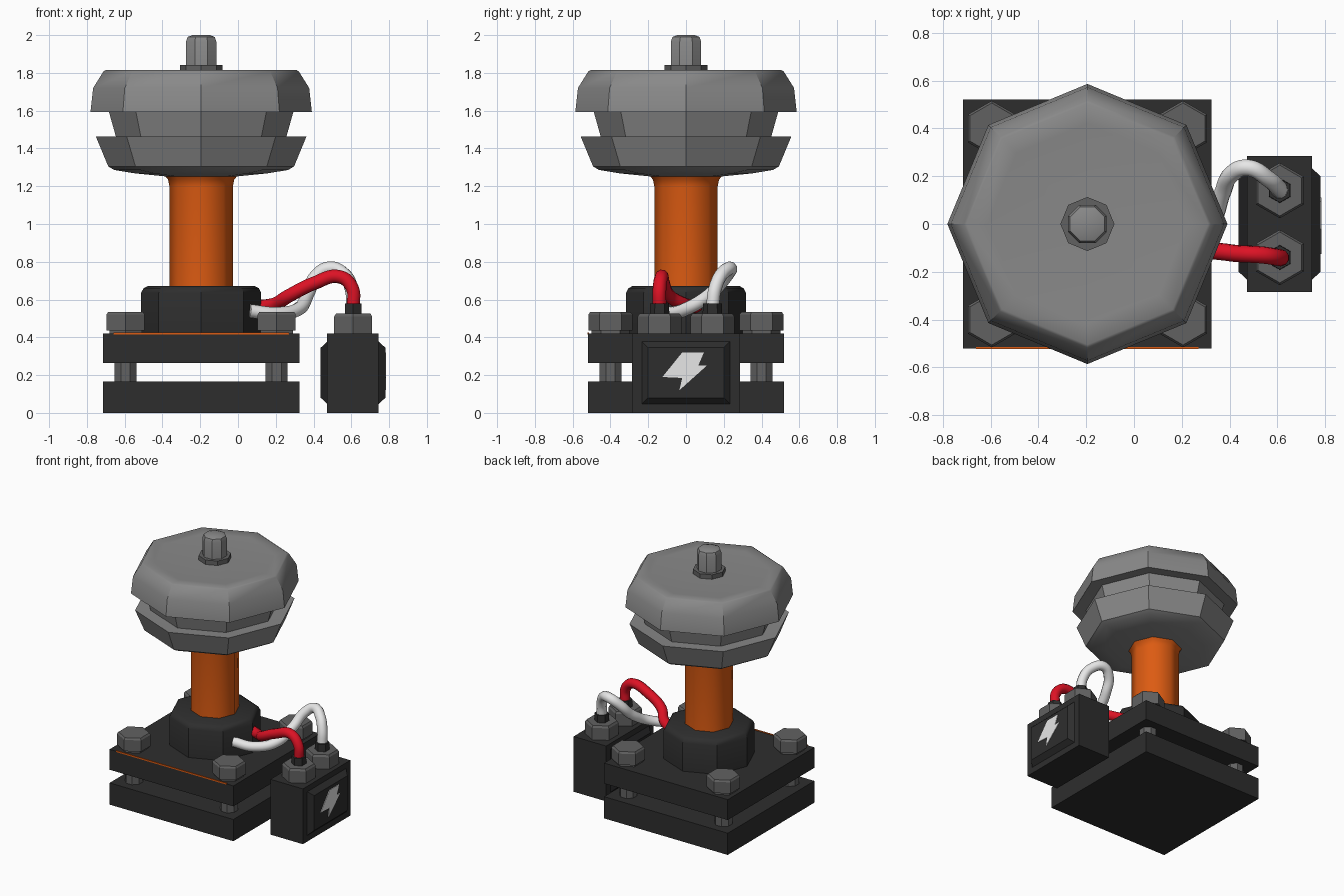
import bpy, bmesh, math

if "Cube" in bpy.data.objects:
    bpy.data.objects.remove(bpy.data.objects["Cube"])

CX = -0.195  # centre of the column and its base


def mat(name, col):
    m = bpy.data.materials.new(name)
    m.diffuse_color = (*col, 1)
    m.use_nodes = True
    m.node_tree.nodes["Principled BSDF"].inputs["Base Color"].default_value = m.diffuse_color
    return m


BLACK = mat("black plate", (0.027, 0.027, 0.027))
PANEL = mat("deep black panel", (0.016, 0.016, 0.017))
STEEL = mat("dark steel", (0.12, 0.12, 0.12))
GREY = mat("light grey metal", (0.25, 0.25, 0.25))
ORANGE = mat("orange", (0.72, 0.105, 0.006))
RED = mat("red", (0.72, 0.006, 0.018))
WHITE = mat("white", (0.8, 0.8, 0.8))


def finish(name, bm, m, angle=None):
    bmesh.ops.recalc_face_normals(bm, faces=bm.faces)
    me = bpy.data.meshes.new(name)
    bm.to_mesh(me)
    bm.free()
    me.materials.append(m)
    ob = bpy.data.objects.new(name, me)
    bpy.context.collection.objects.link(ob)
    if angle:
        bpy.ops.object.select_all(action='DESELECT')
        ob.select_set(True)
        bpy.context.view_layer.objects.active = ob
        bpy.ops.object.shade_smooth_by_angle(angle=math.radians(angle))
    return ob


def stack(name, rings, m, cap=True):
    """Loft a list of equally long point rings."""
    bm = bmesh.new()
    vs = [[bm.verts.new(p) for p in r] for r in rings]
    for a, b in zip(vs, vs[1:]):
        for i in range(len(a)):
            j = (i + 1) % len(a)
            bm.faces.new((a[i], a[j], b[j], b[i]))
    bm.faces.new(vs[0])
    bm.faces.new(vs[-1])
    return bm


def lathe(name, x, y, profile, m, n=8, turn=0.0, angle=None):
    rings = [[(x + r * math.cos(turn + 2 * math.pi * i / n),
               y + r * math.sin(turn + 2 * math.pi * i / n), z) for i in range(n)]
             for r, z in profile]
    return finish(name, stack(name, rings, m), m, angle)


def box(name, x0, x1, y0, y1, z0, z1, m):
    rings = [[(x0, y0, z), (x1, y0, z), (x1, y1, z), (x0, y1, z)] for z in (z0, z1)]
    return finish(name, stack(name, rings, m), m)


def wire(name, pts, m, r=0.036):
    cu = bpy.data.curves.new(name, 'CURVE')
    cu.dimensions = '3D'
    cu.bevel_depth = r
    cu.bevel_resolution = 3
    cu.use_fill_caps = True
    sp = cu.splines.new('BEZIER')
    sp.resolution_u = 8
    sp.bezier_points.add(len(pts) - 1)
    for b, p in zip(sp.bezier_points, pts):
        b.co = p
        b.handle_left_type = b.handle_right_type = 'AUTO'
    cu.materials.append(m)
    ob = bpy.data.objects.new(name, cu)
    bpy.context.collection.objects.link(ob)
    bpy.ops.object.select_all(action='DESELECT')
    ob.select_set(True)
    bpy.context.view_layer.objects.active = ob
    bpy.ops.object.convert(target='MESH')


# base plates and orange edge trim
box("lower_plate", CX - .52, CX + .52, -.52, .52, 0, .165, BLACK)
box("upper_plate", CX - .52, CX + .52, -.52, .52, .265, .42, BLACK)
box("edge_trim", CX - .465, CX + .465, -.522, -.514, .415, .426, ORANGE)

# corner bolts
HEX = [(.1, .42), (.1, .437), (.116, .437), (.116, .522), (.106, .535)]
for sx in (-1, 1):
    for sy in (-1, 1):
        bx, by = CX + sx * .4, sy * .4
        lathe("corner_bolt_shaft", bx, by, [(.063, .15), (.063, .28)], STEEL, 8, math.pi / 8)
        lathe("corner_bolt_head", bx, by, HEX, STEEL, 6, math.pi / 2)

# collar and column
lathe("collar", CX, 0, [(.318, .41), (.318, .635), (.305, .66), (.28, .673)], BLACK, angle=35)
lathe("column", CX, 0, [(.168, .66), (.168, 1.2), (.175, 1.235), (.2, 1.265)], ORANGE, angle=50)

# round button head: lower dish, neck, upper dish
lathe("lower_dish", CX, 0, [(.17, 1.25), (.35, 1.268), (.46, 1.286), (.492, 1.305),
                            (.557, 1.462), (.4, 1.45)], GREY, angle=35)
lathe("neck", CX, 0, [(.445, 1.44), (.49, 1.6)], GREY)
lathe("upper_dish", CX, 0, [(.47, 1.605), (.586, 1.592), (.572, 1.72), (.517, 1.808),
                            (.505, 1.815), (.42, 1.808), (.1, 1.808)], GREY, angle=38)

# nut and tip on top
lathe("top_nut", CX, 0, [(.113, 1.80), (.113, 1.842)], STEEL)
lathe("top_tip", CX, 0, [(.087, 1.83), (.087, 1.965), (.078, 1.99), (.05, 2.0)],
      GREY, 8, math.pi / 8, angle=35)

# battery case
box("battery_case", .472, .745, -.285, .285, 0, .42, BLACK)
for s, xb, xo in ((-1, .475, .438), (1, .743, .78)):
    rings = [[(x, -w, z0), (x, w, z0), (x, w, z1), (x, -w, z1)]
             for x, w, z0, z1 in ((xb, .235, .045, .38), (xo, .2, .08, .345))]
    finish("battery_side_panel", stack("p", rings, PANEL), PANEL if s < 0 else BLACK)

# lightning symbol plate on the outer side
bolt = [(-.02, .32), (.095, .32), (.065, .25), (.11, .25), (-.035, .12), (-.02, .185), (-.125, .19)]
finish("lightning_symbol",
       stack("l", [[(x, y, z) for y, z in bolt] for x in (.777, .784)], WHITE), WHITE)

# battery terminals
for s in (-1, 1):
    y = s * .14
    lathe("terminal_nut", .61, y, [(.116, .41), (.116, .51), (.106, .525)], STEEL, 6, math.pi / 2)
    lathe("terminal_sleeve", .61, y, [(.052, .52), (.05, .58)], BLACK, 6, math.pi / 2)

# cables from the terminals to the collar
wire("red_cable", [(.61, -.14, .56), (.605, -.14, .66), (.54, -.13, .72), (.4, -.12, .685),
                   (.27, -.09, .62), (.19, -.01, .575), (.06, .06, .56)], RED)
wire("white_cable", [(.61, .14, .56), (.6, .155, .66), (.56, .19, .735), (.48, .235, .765),
                     (.41, .21, .72), (.37, .13, .63), (.32, 0, .55), (.2, -.1, .525),
                     (.06, -.14, .54)], WHITE)
